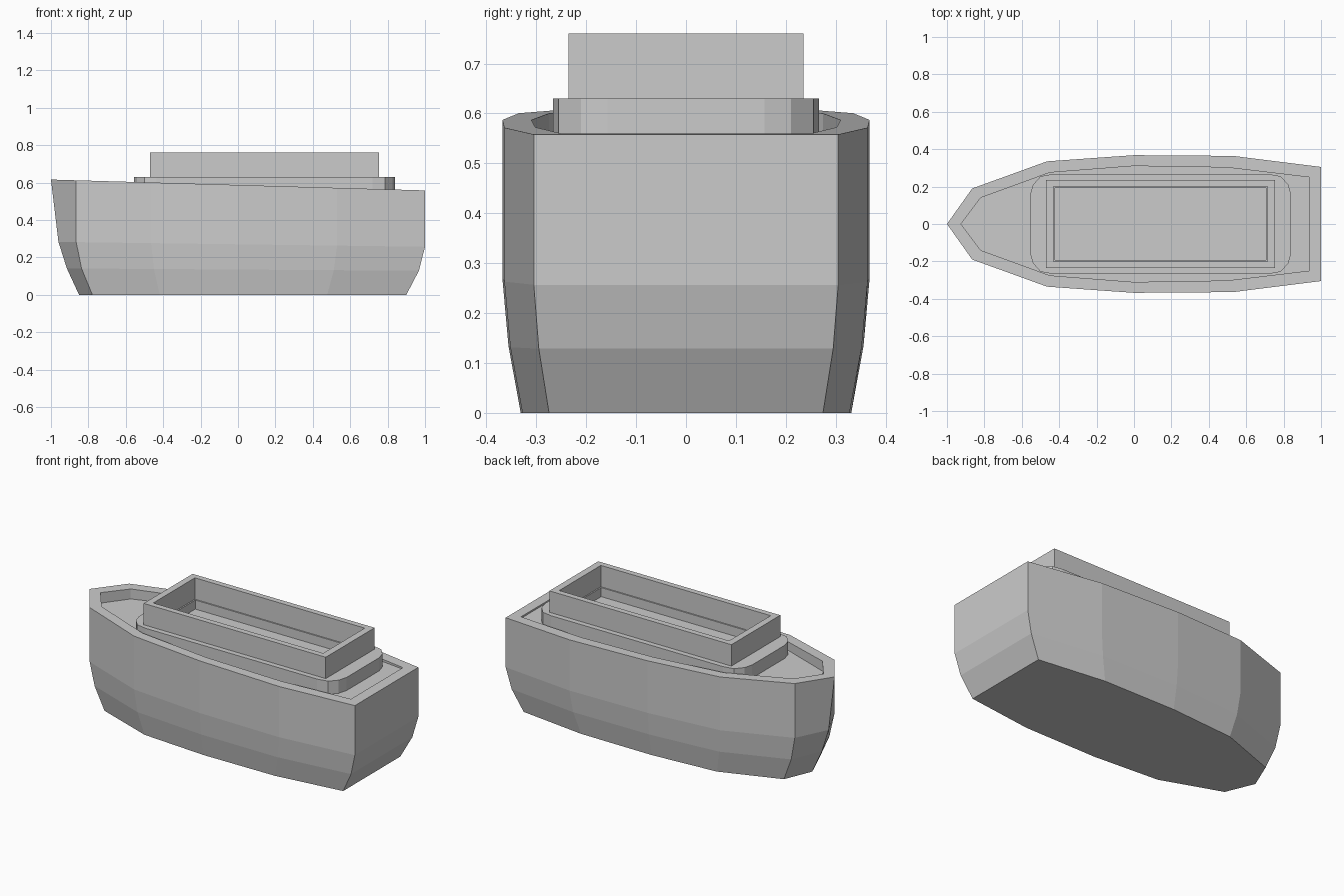
import bpy
import bmesh

cube = bpy.data.objects.get("Cube")
if cube:
    bpy.data.objects.remove(cube, do_unlink=True)

grey = bpy.data.materials.new("light grey")
grey.use_nodes = True
grey.diffuse_color = (0.6, 0.6, 0.6, 1)
grey.node_tree.nodes["Principled BSDF"].inputs["Base Color"].default_value = (0.6, 0.6, 0.6, 1)


def loft(name, rings):
    """Join equal-length rings of points and cap both ends."""
    bm = bmesh.new()
    loops = [[bm.verts.new(p) for p in ring] for ring in rings]
    for a, b in zip(loops, loops[1:]):
        for i in range(len(a)):
            j = (i + 1) % len(a)
            bm.faces.new((a[i], a[j], b[j], b[i]))
    bm.faces.new(loops[0][::-1])
    bm.faces.new(loops[-1])
    bmesh.ops.recalc_face_normals(bm, faces=bm.faces)
    mesh = bpy.data.meshes.new(name)
    bm.to_mesh(mesh)
    bm.free()
    mesh.materials.append(grey)
    obj = bpy.data.objects.new(name, mesh)
    bpy.context.collection.objects.link(obj)
    return obj


def mirrored(half):
    """Close a half outline, bow point first, across the centreline."""
    return half + [(x, -y) for x, y in reversed(half) if y]


def sheer(x):
    return 0.587 - 0.029 * x


def box(name, x0, x1, y, z0, z1):
    outline = mirrored([(x0, y), (x1, y)])
    return loft(name, [[(px, py, z) for px, py in outline] for z in (z0, z1)])


# Hull: tapered sides, sloping rim and sunken deck
sides = [(-0.865, 0.19), (-0.465, 0.335), (0.0, 0.368), (0.53, 0.364), (1.0, 0.305)]
inner = [(-0.925, 0), (-0.82, 0.14), (-0.45, 0.275), (0.0, 0.31), (0.5, 0.302), (0.935, 0.25)]
DECK = 0.55
rings = []
for scale, height, bow in ((0.9, 0, -0.85), (0.967, 0.23, -0.915), (1, 0.46, -0.96), (1, 1, -1.0)):
    half = [(bow, 0)] + [(x * scale, y * scale) for x, y in sides]
    rings.append([(x, y, sheer(x) * height) for x, y in mirrored(half)])
rings.append([(x, y, sheer(x)) for x, y in mirrored(inner)])
rings.append([(x, y, DECK) for x, y in mirrored(inner)])
loft("hull", rings)

# Lower hatch base with rounded corners
corner = [(0.12, 0.267), (0.055, 0.255), (0.015, 0.21), (0.0, 0.157)]
half = [(-0.555 + d, y) for d, y in reversed(corner)] + [(0.84 - d, y) for d, y in corner]
base = loft("hatch_base", [[(x, y, z) for x, y in mirrored(half)] for z in (DECK - 0.02, 0.63)])

# Upper hatch wall
wall = box("hatch_wall", -0.47, 0.755, 0.235, 0.63, 0.76)

# Open well through both hatch parts
for part, inset, bottom in ((base, 0.008, 0.575), (wall, 0.0, 0.5)):
    cutter = box("well_cutter", -0.43 + inset, 0.713 - inset, 0.2 - inset, bottom, 0.9)
    cut = part.modifiers.new("well", "BOOLEAN")
    cut.object = cutter
    cut.operation = "DIFFERENCE"
    cut.solver = "EXACT"
    bpy.context.view_layer.objects.active = part
    bpy.ops.object.modifier_apply(modifier=cut.name)
    bpy.data.objects.remove(cutter, do_unlink=True)
